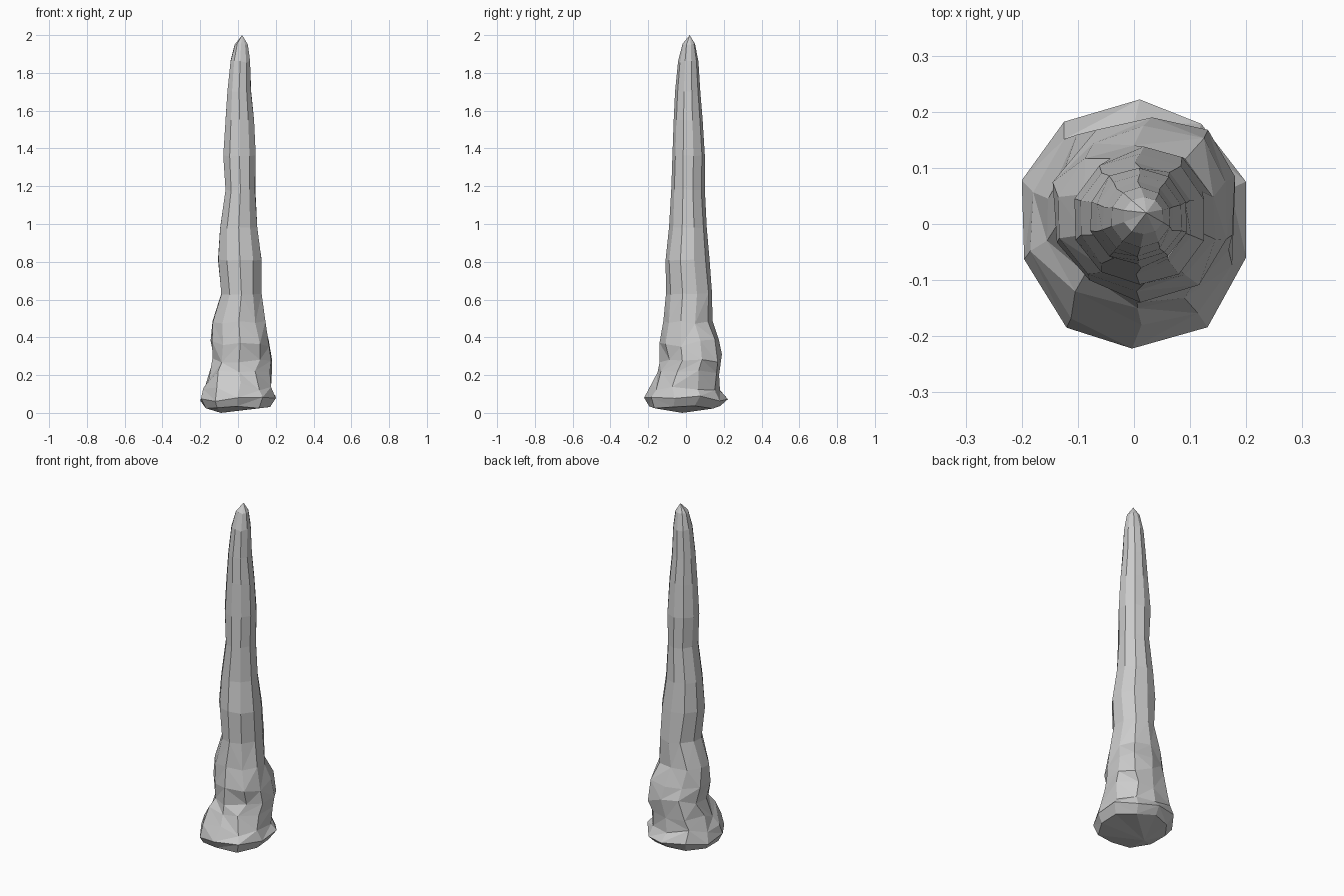
import bpy, bmesh, math, random

if "Cube" in bpy.data.objects:
    bpy.data.objects.remove(bpy.data.objects["Cube"])

random.seed(7)
SIDES = 10

# Cross-sections: height, x range, y range, roughness, height wobble
RINGS = [
    (0.03, -0.17, 0.17, -0.195, 0.18, 0.04, 0.008),
    (0.075, -0.20, 0.20, -0.222, 0.222, 0.05, 0.015),
    (0.14, -0.185, 0.175, -0.18, 0.18, 0.09, 0.025),
    (0.20, -0.155, 0.18, -0.15, 0.175, 0.10, 0.028),
    (0.29, -0.135, 0.18, -0.14, 0.19, 0.09, 0.028),
    (0.37, -0.145, 0.165, -0.14, 0.175, 0.06, 0.02),
    (0.48, -0.135, 0.145, -0.12, 0.14, 0.03, 0.01),
    (0.63, -0.088, 0.125, -0.106, 0.138, 0.03, 0.005),
    (0.81, -0.106, 0.125, -0.108, 0.125, 0.02, 0.004),
    (0.98, -0.095, 0.102, -0.09, 0.11, 0.02, 0.003),
    (1.18, -0.066, 0.092, -0.078, 0.10, 0.02, 0.003),
    (1.36, -0.078, 0.094, -0.072, 0.10, 0.02, 0.003),
    (1.55, -0.066, 0.085, -0.065, 0.088, 0.02, 0.003),
    (1.70, -0.056, 0.07, -0.058, 0.076, 0.02, 0.003),
    (1.86, -0.04, 0.064, -0.042, 0.066, 0.02, 0.006),
    (1.95, -0.018, 0.052, -0.018, 0.048, 0.04, 0.010),
]


def fit(values, lo, hi):
    """Stretch values so they span lo..hi."""
    a, b = min(values), max(values)
    return [lo + (v - a) * (hi - lo) / (b - a) for v in values]


bm = bmesh.new()
rings = []
for z, x0, x1, y0, y1, rough, wobble in RINGS:
    xs, ys = [], []
    for i in range(SIDES):
        a = 2 * math.pi * (i + 0.5 + random.uniform(-1.5, 1.5) * rough) / SIDES
        r = 1 + random.uniform(-rough, rough)
        xs.append(r * math.cos(a))
        ys.append(r * math.sin(a))
    xs, ys = fit(xs, x0, x1), fit(ys, y0, y1)
    rings.append([bm.verts.new((x, y, z + random.uniform(-wobble, wobble)))
                  for x, y in zip(xs, ys)])

# Rock walls: quads on the smooth shaft, alternating triangles on the rough foot
for k, (low, high) in enumerate(zip(rings, rings[1:])):
    for i in range(SIDES):
        j = (i + 1) % SIDES
        a, b, c, d = low[i], low[j], high[j], high[i]
        if k > 6:
            bm.faces.new((a, b, c, d))
        elif random.random() < 0.5:
            bm.faces.new((a, b, c))
            bm.faces.new((a, c, d))
        else:
            bm.faces.new((a, b, d))
            bm.faces.new((b, c, d))

# Pointed tip and slightly bulging underside
tip = bm.verts.new((0.022, 0.02, 2.0))
under = bm.verts.new((-0.09, -0.02, 0.0))
for i in range(SIDES):
    j = (i + 1) % SIDES
    bm.faces.new((rings[-1][i], rings[-1][j], tip))
    bm.faces.new((rings[0][j], rings[0][i], under))

bmesh.ops.recalc_face_normals(bm, faces=bm.faces)
mesh = bpy.data.meshes.new("stalagmite")
bm.to_mesh(mesh)
bm.free()
bpy.context.collection.objects.link(bpy.data.objects.new("stalagmite", mesh))
